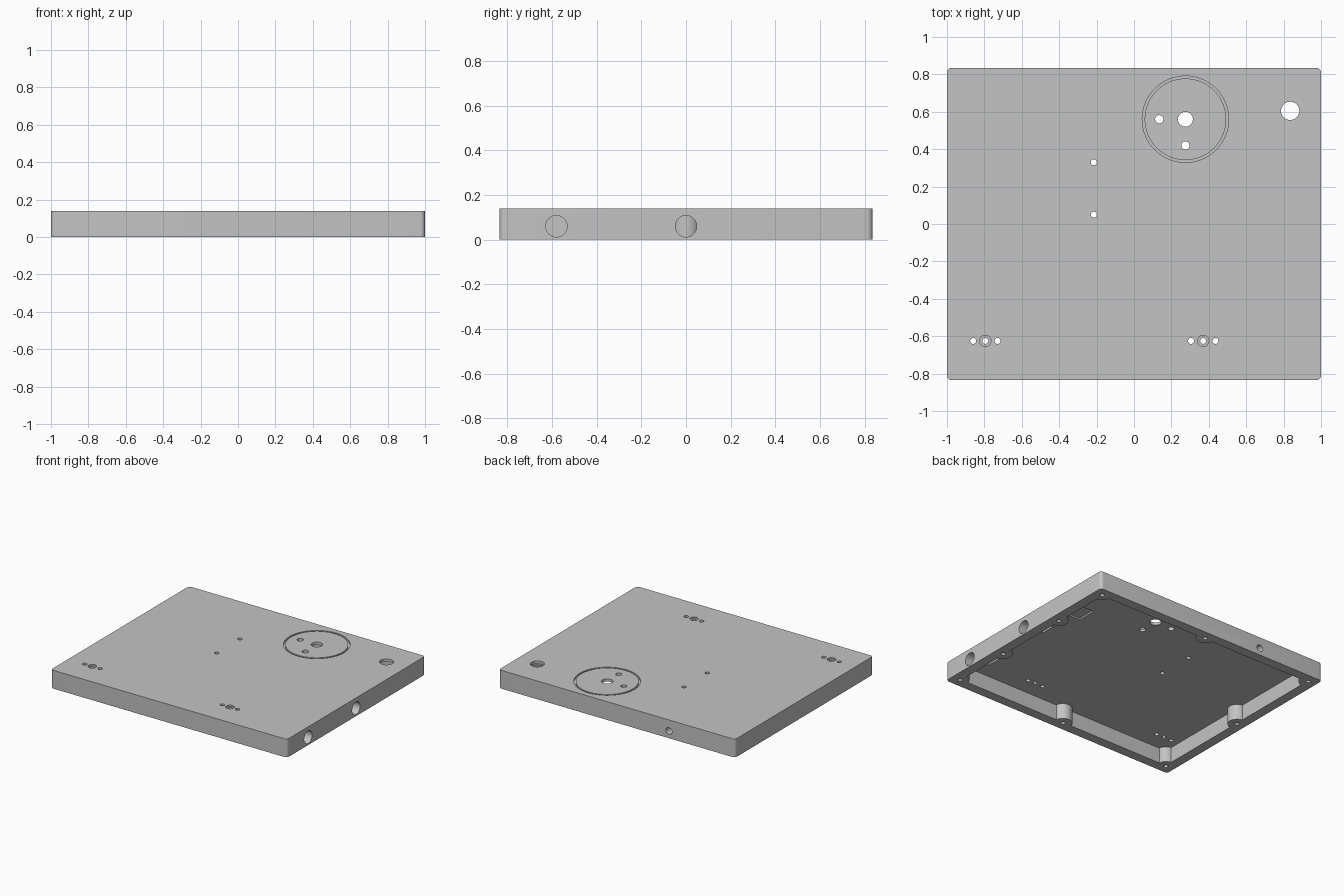
import bpy, bmesh, math

old = bpy.data.objects.get("Cube")
if old:
    bpy.data.objects.remove(old, do_unlink=True)

W, D, H = 1.0, 0.835, 0.14      # half width, half depth, height
WALL, ROOF = 0.075, 0.022
INSET = 0.068                   # screw centre distance from the outer edge

grey = bpy.data.materials.new("plain grey")
grey.use_nodes = True
grey.diffuse_color = (0.55, 0.55, 0.55, 1)
grey.node_tree.nodes["Principled BSDF"].inputs["Base Color"].default_value = grey.diffuse_color


def make(name, bm):
    mesh = bpy.data.meshes.new(name)
    bm.to_mesh(mesh)
    bm.free()
    mesh.materials.append(grey)
    ob = bpy.data.objects.new(name, mesh)
    bpy.context.collection.objects.link(ob)
    return ob


def block(name, x0, x1, y0, y1, z0, z1, radius=0):
    bm = bmesh.new()
    bmesh.ops.create_cube(bm, size=1)
    for v in bm.verts:
        v.co.x = x1 if v.co.x > 0 else x0
        v.co.y = y1 if v.co.y > 0 else y0
        v.co.z = z1 if v.co.z > 0 else z0
    if radius:
        upright = [e for e in bm.edges if abs(e.verts[0].co.z - e.verts[1].co.z) > 0.01]
        bmesh.ops.bevel(bm, geom=upright, offset=radius, segments=6, profile=0.5, affect='EDGES')
    return make(name, bm)


def rod(name, r, length, loc, rot=(0, 0, 0), sides=40):
    bm = bmesh.new()
    bmesh.ops.create_cone(bm, cap_ends=True, segments=sides, radius1=r, radius2=r, depth=length)
    ob = make(name, bm)
    ob.location, ob.rotation_euler = loc, rot
    return ob


def cut(target, cutter):
    cutter.hide_render = True
    mod = target.modifiers.new("cut", 'BOOLEAN')
    mod.operation, mod.solver, mod.object = 'DIFFERENCE', 'EXACT', cutter
    bpy.context.view_layer.update()
    graph = bpy.context.evaluated_depsgraph_get()
    mesh = bpy.data.meshes.new_from_object(target.evaluated_get(graph))
    target.modifiers.clear()
    target.data = mesh
    bpy.data.objects.remove(cutter, do_unlink=True)


# Shell with rounded upright corners, open underneath
cover = block("enclosure_cover", -W, W, -D, D, 0, H, 0.025)
cavity = block("cavity", WALL - W, W - WALL, WALL - D, D - WALL, -0.1, H - ROOF, 0.02)

# Screw bosses: corners, middles of three walls, and a pair on the left wall
sx, sy = W - INSET, D - INSET
screws = [(x, y) for x in (-sx, sx) for y in (-sy, sy)]
screws += [(0, -sy), (0, sy), (-sx, 0), (sx, -0.3), (sx, 0.3)]
for x, y in screws:
    cut(cavity, rod("boss", 0.066, 0.6, (x, y, 0)))
cut(cover, cavity)
for x, y in screws:
    cut(cover, rod("screw_hole", 0.016, 0.2, (x, y, 0), sides=24))

# Relief pockets under the roof beside the sockets
for x0, x1, y0, y1 in ((0.78, 0.91, -0.64, -0.53), (0.78, 0.91, -0.055, 0.055),
                       (0.70, 0.93, 0.25, 0.40)):
    cut(cover, block("pocket", x0, x1, y0, y1, 0.08, H - 0.01))

# Round holes through the roof
holes = [(0.275, 0.56, 0.04), (0.135, 0.56, 0.022), (0.275, 0.42, 0.022),
         (0.835, 0.605, 0.049), (-0.215, 0.33, 0.016), (-0.215, 0.05, 0.016)]
for cx in (-0.795, 0.37):
    holes += [(cx + dx, -0.625, 0.016) for dx in (-0.065, 0, 0.065)]
    cut(cover, rod("counterbore", 0.03, 0.02, (cx, -0.625, H)))
for x, y, r in holes:
    cut(cover, rod("roof_hole", r, 0.1, (x, y, H)))

# Circular groove around the shaft hole
ring = rod("groove", 0.231, 0.024, (0.275, 0.56, H), sides=80)
cut(ring, rod("groove_core", 0.218, 0.1, (0.275, 0.56, H), sides=80))
cut(cover, ring)

# Socket holes in the left wall and one small hole in the back wall
for y in (-0.58, 0):
    cut(cover, rod("socket_hole", 0.048, 0.25, (W, y, 0.06), (0, math.pi / 2, 0)))
cut(cover, rod("back_hole", 0.026, 0.25, (-0.44, D, 0.055), (math.pi / 2, 0, 0)))

# Smooth the round walls while keeping the edges crisp
bpy.context.view_layer.objects.active = cover
cover.select_set(True)
bpy.ops.object.shade_smooth_by_angle(angle=math.radians(30))
